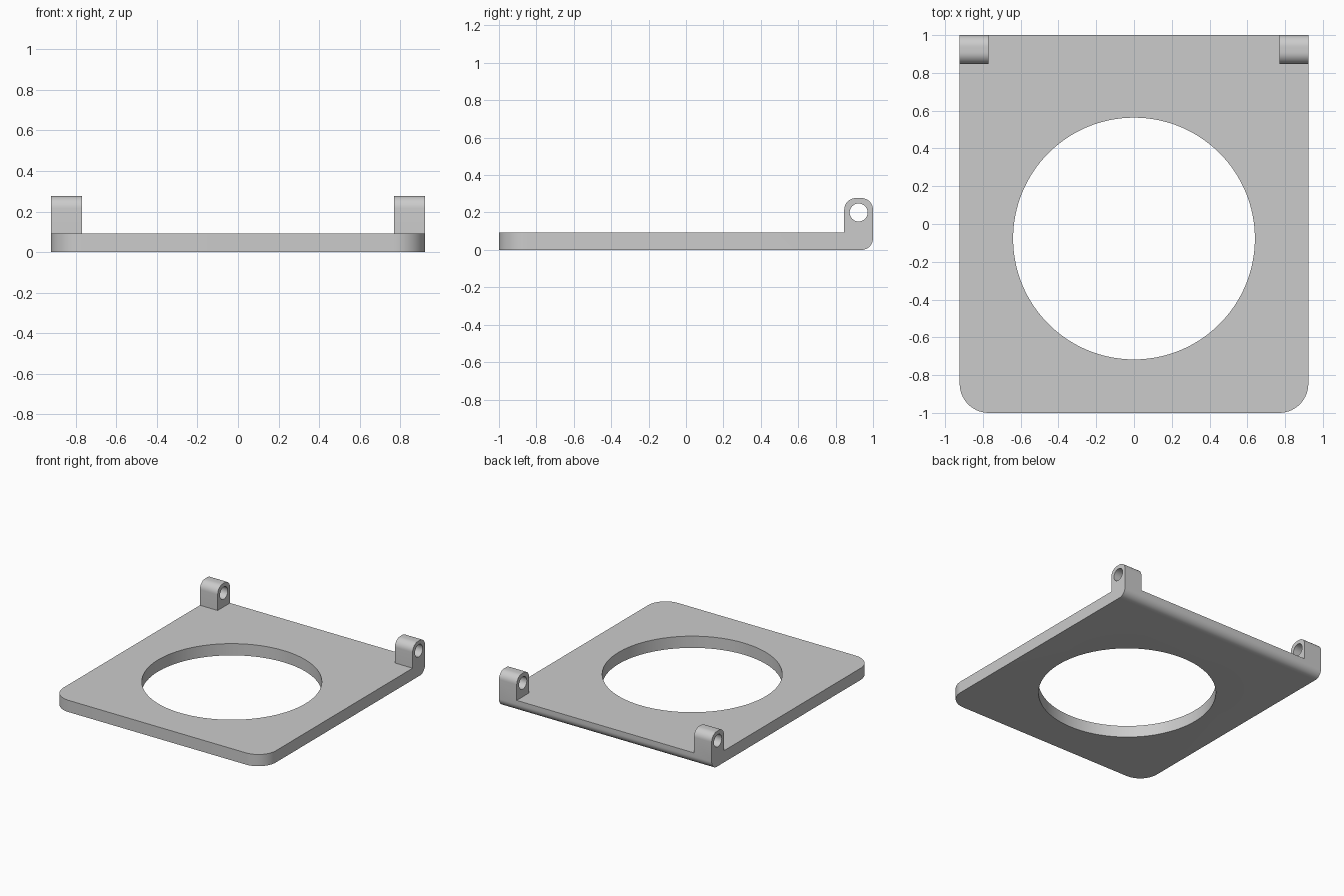
import bpy, bmesh
from math import sin, cos, pi, radians
from mathutils import Vector

HALF_W, HALF_L = 0.923, 1.0      # plate half width and half length
THICK, LUG_TOP = 0.092, 0.277    # plate thickness, top of the hinge lugs
LUG = 0.154                      # lug width and depth
ROUND = 0.062                    # rounding of lug and back edges
CORNER = 0.154                   # front corner radius

if "Cube" in bpy.data.objects:
    bpy.data.objects.remove(bpy.data.objects["Cube"])

grey = bpy.data.materials.new("light grey")
grey.use_nodes = True
grey.diffuse_color = (0.6, 0.6, 0.6, 1)
grey.node_tree.nodes["Principled BSDF"].inputs["Base Color"].default_value = (0.6, 0.6, 0.6, 1)


def arc(cy, cz, r, start, end, steps):
    """Points on an arc, angles in degrees."""
    angles = [radians(start + (end - start) * i / steps) for i in range(steps + 1)]
    return [(cy + r * cos(a), cz + r * sin(a)) for a in angles]


def prism(name, outline, axis, low, high):
    """Extrude a 2D outline along x or z."""
    def place(p, d):
        return (d, p[0], p[1]) if axis == "x" else (p[0], p[1], d)
    bm = bmesh.new()
    face = bm.faces.new([bm.verts.new(place(p, low)) for p in outline])
    moved = bmesh.ops.extrude_face_region(bm, geom=[face])["geom"]
    shift = Vector(place((0, 0), high - low))
    bmesh.ops.translate(bm, vec=shift, verts=[g for g in moved if isinstance(g, bmesh.types.BMVert)])
    bmesh.ops.recalc_face_normals(bm, faces=bm.faces)
    mesh = bpy.data.meshes.new(name)
    bm.to_mesh(mesh)
    bm.free()
    obj = bpy.data.objects.new(name, mesh)
    bpy.context.collection.objects.link(obj)
    mesh.materials.append(grey)
    return obj


def cut(target, cutter):
    """Subtract the cutter and discard it."""
    cutter.hide_render = True
    mod = target.modifiers.new("cut", "BOOLEAN")
    mod.operation, mod.solver, mod.object = "DIFFERENCE", "EXACT", cutter
    bpy.context.view_layer.objects.active = target
    bpy.ops.object.modifier_apply(modifier=mod.name)
    bpy.data.objects.remove(cutter)


# Side profile: plate with an upright rounded rail along the back
front_of_rail = HALF_L - LUG
profile = [(-HALF_L, THICK), (-HALF_L, 0)]
profile += arc(HALF_L - ROUND, ROUND, ROUND, -90, 0, 10)
profile += arc(HALF_L - ROUND, LUG_TOP - ROUND, ROUND, 0, 90, 10)
profile += arc(front_of_rail + ROUND, LUG_TOP - ROUND, ROUND, 90, 180, 10)
profile.append((front_of_rail, THICK))
plate = prism("hinged_plate", profile, "x", -HALF_W, HALF_W)

# Rounded front corners
bm = bmesh.new()
bm.from_mesh(plate.data)
corners = [e for e in bm.edges if all(v.co.y < -HALF_L + 0.01 for v in e.verts)
           and abs(e.verts[0].co.x - e.verts[1].co.x) < 0.01]
bmesh.ops.bevel(bm, geom=corners, offset=CORNER, segments=14, profile=0.5, affect="EDGES")
bm.to_mesh(plate.data)
bm.free()

# Remove the middle of the rail, leaving a lug at each end
inner = HALF_W - LUG
y0, y1 = front_of_rail - 0.05, HALF_L + 0.05
gap = prism("rail_gap", [(y0, THICK), (y1, THICK), (y1, 0.4), (y0, 0.4)], "x", -inner, inner)
cut(plate, gap)

# Hinge pin hole through both lugs
cut(plate, prism("pin_hole", arc(HALF_L - LUG / 2, 0.2, 0.048, 0, 348.75, 31), "x", -1.1, 1.1))

# Large round opening
cut(plate, prism("round_opening", arc(0, -0.077, 0.64, 0, 357.1875, 127), "z", -0.1, 0.5))

bpy.ops.object.select_all(action="DESELECT")
plate.select_set(True)
bpy.context.view_layer.objects.active = plate
bpy.ops.object.shade_smooth_by_angle(angle=radians(30))
